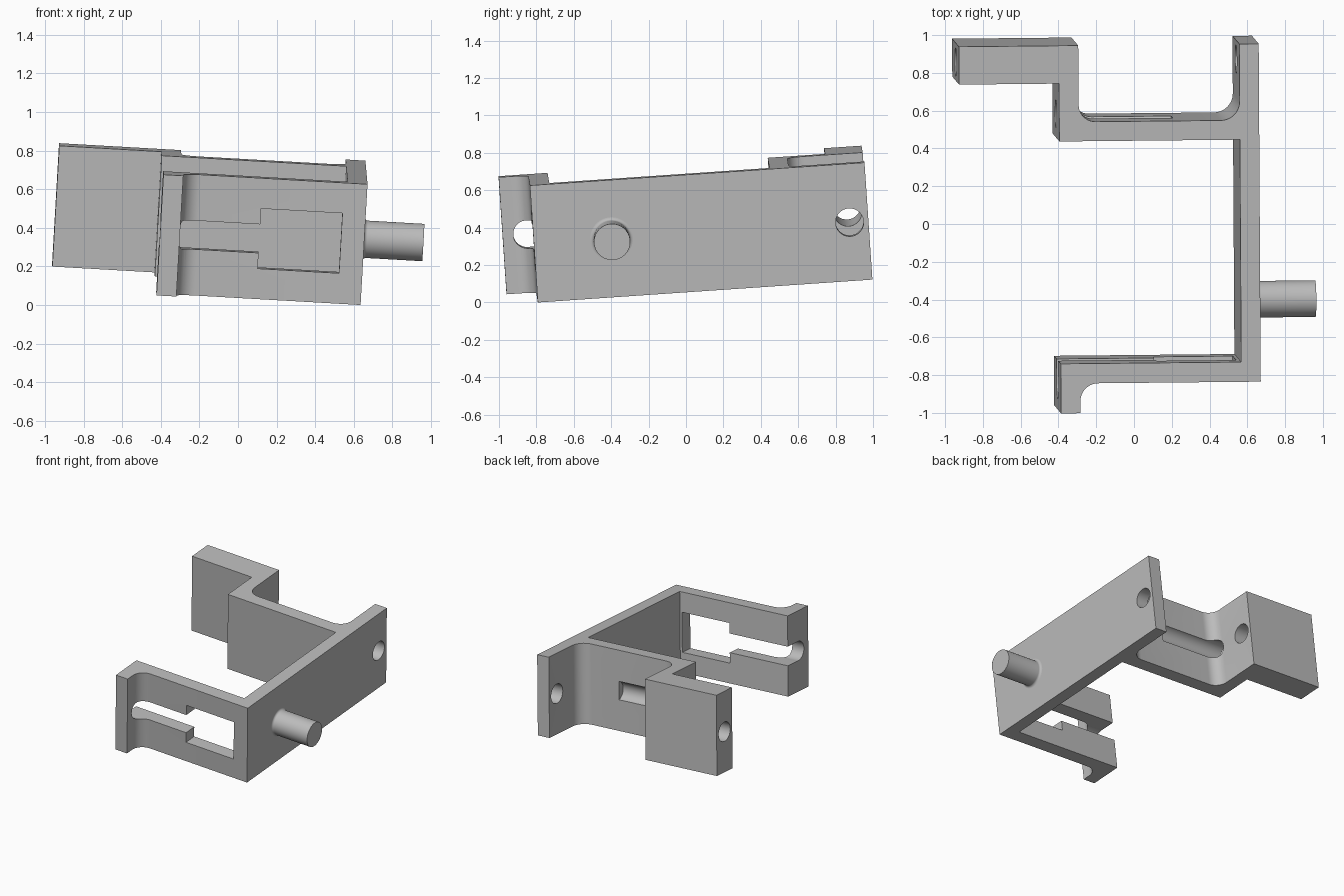
import bpy, bmesh, math
from mathutils import Matrix, Vector

if "Cube" in bpy.data.objects:
    bpy.data.objects.remove(bpy.data.objects["Cube"], do_unlink=True)

# Bracket frame: slightly tilted, with its origin at the lower front corner
X = Vector((1, 0.010, -0.057)).normalized()
Z = Vector((0.056, -0.068, 1))
Z = (Z - X * Z.dot(X)).normalized()
Y = Z.cross(X)
FRAME = Matrix((X, Y, Z)).transposed().to_4x4()
FRAME.translation = (0.635, -0.792, 0)

HEIGHT, MID, WALL = 0.628, 0.314, 0.103
LEFT, HOLE = -1.06, 0.075

grey = bpy.data.materials.new("plain grey")
grey.use_nodes = True
grey.diffuse_color = (0.5, 0.5, 0.5, 1)
grey.node_tree.nodes["Principled BSDF"].inputs["Base Color"].default_value = (0.5, 0.5, 0.5, 1)


def add_object(name, bm):
    bmesh.ops.recalc_face_normals(bm, faces=bm.faces)
    mesh = bpy.data.meshes.new(name)
    bm.to_mesh(mesh)
    bm.free()
    mesh.materials.append(grey)
    obj = bpy.data.objects.new(name, mesh)
    obj.matrix_world = FRAME
    bpy.context.collection.objects.link(obj)
    return obj


def rounded_profile(points, steps=10):
    """Replace each (u, v, radius) corner by a tangent arc."""
    out = []
    for i, (u, v, r) in enumerate(points):
        p = Vector((u, v))
        if r == 0:
            out.append(p)
            continue
        a = (Vector(points[i - 1][:2]) - p).normalized()
        b = (Vector(points[(i + 1) % len(points)][:2]) - p).normalized()
        centre = p + (a + b) * r
        for k in range(steps + 1):
            t = math.pi / 2 * k / steps
            out.append(centre - b * r * math.cos(t) - a * r * math.sin(t))
    return out


def extrude_profile(name, points):
    bm = bmesh.new()
    face = bm.faces.new([bm.verts.new((p.x, p.y, 0)) for p in points])
    new = bmesh.ops.extrude_face_region(bm, geom=[face])["geom"]
    verts = [g for g in new if isinstance(g, bmesh.types.BMVert)]
    bmesh.ops.translate(bm, verts=verts, vec=(0, 0, HEIGHT))
    return add_object(name, bm)


def lathe_x(name, v, rings, sides=48):
    """Closed round solid along local x from (u, radius) rings."""
    bm = bmesh.new()
    loops = []
    for u, r in rings:
        angles = [2 * math.pi * k / sides for k in range(sides)]
        loops.append([bm.verts.new((u, v + r * math.cos(t), MID + r * math.sin(t))) for t in angles])
    for a, b in zip(loops, loops[1:]):
        for k in range(sides):
            n = (k + 1) % sides
            bm.faces.new((a[k], a[n], b[n], b[k]))
    bm.faces.new(loops[0])
    bm.faces.new(loops[-1])
    return add_object(name, bm)


def box(name, u0, u1, v0, v1, half_height):
    bm = bmesh.new()
    size = Matrix.Diagonal((u1 - u0, v1 - v0, 2 * half_height, 1))
    place = Matrix.Translation(((u0 + u1) / 2, (v0 + v1) / 2, MID))
    bmesh.ops.create_cube(bm, size=1, matrix=place @ size)
    return add_object(name, bm)


def cut(obj, cutter):
    cutter.hide_render = True
    mod = obj.modifiers.new("cut", "BOOLEAN")
    mod.operation = "DIFFERENCE"
    mod.solver = "EXACT"
    mod.object = cutter
    bpy.context.view_layer.objects.active = obj
    bpy.ops.object.modifier_apply(modifier=mod.name)
    bpy.data.objects.remove(cutter, do_unlink=True)


# Bracket body: arm, front wall with flange, back wall with stepped block
IN = LEFT + WALL
BACK0, BACK1, STEP, END = 1.285, 1.388, 1.592, 1.793
outline = [
    (0, 0, 0), (0, END, 0), (-WALL, END, 0), (-WALL, BACK1, 0.1),
    (IN, BACK1, 0.09), (IN, END, 0), (-1.59, END, 0), (-1.59, STEP, 0),
    (LEFT, STEP, 0), (LEFT, BACK0, 0), (-WALL, BACK0, 0), (-WALL, 0.105, 0),
    (LEFT, 0.105, 0), (LEFT, -0.158, 0), (IN, -0.158, 0), (IN, 0, 0.095),
]
bracket = extrude_profile("bracket_body", rounded_profile(outline))

# Long hole through the arm and the stepped block
cut(bracket, lathe_x("arm_hole", 1.692, [(-1.8, HOLE), (0.2, HOLE)]))
# Blind groove through the back flange
cut(bracket, lathe_x("back_groove", 1.41, [(-1.2, HOLE), (-0.445, HOLE)]))
# Front flange groove, open to the inside, and the wide window
cut(bracket, lathe_x("front_groove", -0.026, [(-1.2, HOLE), (-0.5, HOLE)]))
cut(bracket, box("front_slot", -1.2, -0.5, -0.026, 0.2, HOLE - 0.0005))
cut(bracket, box("front_window", -0.543, -0.121, -0.1, 0.2, 0.156))

# Side pin with a small fillet at its base
PIN, FIL = 0.097, 0.018
fillet = []
for k in range(7):
    t = math.pi / 2 * k / 6
    fillet.append((FIL * (1 - math.cos(t)), PIN + FIL * (1 - math.sin(t))))
pin = lathe_x("side_pin", 0.416, [(-0.02, PIN + FIL)] + fillet + [(0.31, PIN)])

for obj in (bracket, pin):
    bpy.ops.object.select_all(action="DESELECT")
    obj.select_set(True)
    bpy.context.view_layer.objects.active = obj
    bpy.ops.object.shade_smooth_by_angle(angle=math.radians(30))
